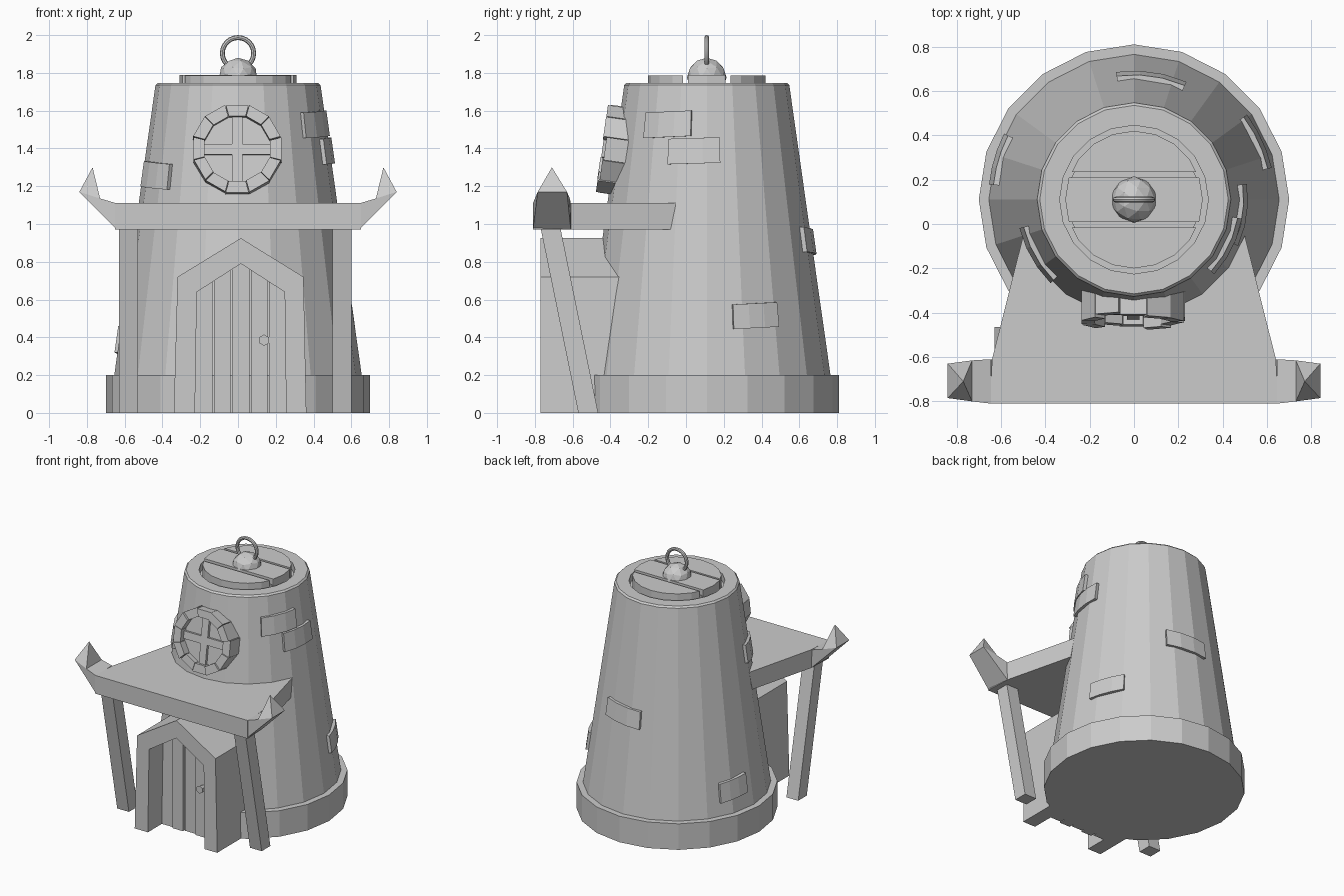
import bpy, bmesh, math, random
from mathutils import Matrix, Vector

if "Cube" in bpy.data.objects:
    bpy.data.objects.remove(bpy.data.objects["Cube"])

random.seed(4)
CY = 0.11                       # tower axis in y
SIDES = 20


def finish(name, bm, matrix=None):
    if matrix:
        bm.transform(matrix)
    bmesh.ops.recalc_face_normals(bm, faces=bm.faces)
    me = bpy.data.meshes.new(name)
    bm.to_mesh(me)
    bm.free()
    ob = bpy.data.objects.new(name, me)
    bpy.context.collection.objects.link(ob)
    return ob


def loft(name, sections, matrix=None, closed_ends=True):
    """Skin closed loops of equal length; a one-point last section makes a tip."""
    bm = bmesh.new()
    rings = [[bm.verts.new(p) for p in s] for s in sections]
    for a, b in zip(rings, rings[1:]):
        n = len(a)
        for i in range(n):
            j = (i + 1) % n
            if len(b) == 1:
                bm.faces.new((a[i], a[j], b[0]))
            else:
                bm.faces.new((a[i], a[j], b[j], b[i]))
    if closed_ends:
        for r in (rings[0], rings[-1]):
            if len(r) > 2:
                bm.faces.new(r)
    return finish(name, bm, matrix)


def prism_y(name, outline, y0, y1, matrix=None):
    return loft(name, [[(x, y, z) for x, z in outline] for y in (y0, y1)], matrix)


def circle(r, z, n=SIDES):
    return [(r * math.cos(2 * math.pi * i / n), CY + r * math.sin(2 * math.pi * i / n), z)
            for i in range(n)]


# tower body with plinth, tapered wall and recessed top
profile = [(0.7, 0), (0.7, 0.2), (0.655, 0.2), (0.437, 1.735), (0.425, 1.747),
           (0.335, 1.747), (0.335, 1.69)]
loft("tower", [circle(r, z) for r, z in profile])


def wall_radius(z):
    return 0.655 + (z - 0.2) * (0.437 - 0.655) / 1.535


# lid planks: a disc split into three boards with gaps
for i, (a, b, top) in enumerate([(-0.4, -0.125, 1.785), (-0.1, 0.1, 1.79), (0.125, 0.4, 1.787)]):
    bm = bmesh.new()
    bmesh.ops.create_cone(bm, cap_ends=True, segments=SIDES, radius1=0.31, radius2=0.31,
                          depth=0.11, matrix=Matrix.Translation((0, 0, top - 0.055)))
    for y, d in ((a, -1), (b, 1)):
        bmesh.ops.bisect_plane(bm, geom=bm.verts[:] + bm.edges[:] + bm.faces[:],
                               plane_co=(0, y, 0), plane_no=(0, d, 0), clear_outer=True)
        bmesh.ops.holes_fill(bm, edges=[e for e in bm.edges if e.is_boundary])
    finish(f"lid_plank_{i}", bm, Matrix.Translation((0, CY, 0)))
loft("lid_underlay", [circle(0.3, 1.68), circle(0.3, 1.745)])

# lid knob and pull ring
bm = bmesh.new()
bmesh.ops.create_icosphere(bm, subdivisions=2, radius=0.105,
                           matrix=Matrix.Translation((0, CY, 1.775)))
finish("lid_knob", bm)
bpy.ops.mesh.primitive_torus_add(major_segments=24, minor_segments=8, major_radius=0.083,
                                 minor_radius=0.013, location=(0, CY, 1.904),
                                 rotation=(math.pi / 2, 0, 0))
bpy.context.object.name = "pull_ring"
bpy.ops.object.shade_smooth_by_angle()

# loose bricks hugging the wall: start angle, end angle, bottom, top, tilt
bricks = [(-43, -10, 1.46, 1.595, 0.006), (-24, 8, 1.32, 1.455, 0.004),
          (13, 37, 0.45, 0.58, 0.006), (66, 98, 0.845, 0.975, -0.008),
          (153, 174, 0.31, 0.45, 0.01), (194, 225, 1.19, 1.325, -0.008)]
for i, (a0, a1, z0, z1, tilt) in enumerate(bricks):
    sections = []
    for k in range(4):
        a = math.radians(a0 + (a1 - a0) * k / 3)
        dz = tilt * (2 * k / 3 - 1)
        pts = []
        for z, off in ((z0, -0.04), (z0, 0.018), (z1, 0.018), (z1, -0.04)):
            r = wall_radius(z) + off
            pts.append((r * math.cos(a), CY + r * math.sin(a), z + dz))
        sections.append(pts)
    loft(f"wall_brick_{i}", sections)

# round window, leaning with the wall
lean = Matrix.Translation((-0.004, -0.437, 1.4)) @ Matrix.Rotation(math.radians(-8), 4, 'X')
for i in range(12):
    a0, a1 = (math.radians(30 * (i + s) + 15) for s in (0.015, 0.985))
    out, front = 0.24 + random.uniform(-0.004, 0.004), random.uniform(-0.012, 0.012)
    quad = [(r * math.cos(a), r * math.sin(a))
            for r, a in ((0.178, a0), (out, a0), (out, a1), (0.178, a1))]
    prism_y(f"window_stone_{i}", quad, front, 0.13, lean)
prism_y("window_pane", [(0.2 * math.cos(math.pi * (i + 0.5) / 6), 0.2 * math.sin(math.pi * (i + 0.5) / 6))
                        for i in range(12)], 0.05, 0.13, lean)
for name, w, h in (("window_bar_vertical", 0.028, 0.18), ("window_bar_horizontal", 0.18, 0.028)):
    prism_y(name, [(-w, -h), (w, -h), (w, h), (-w, h)], 0.03, 0.1, lean)

# porch slab running into the tower
plan = [(-0.65, -0.81), (0.65, -0.81), (0.64, -0.61), (0.474, 0.05), (-0.474, 0.05), (-0.64, -0.61)]
loft("porch_slab", [[(x, y, z) for x, y in plan] for z in (0.97, 1.11)])

# upturned horns and leaning posts on both sides
for s, side in ((-1, "left"), (1, "right")):
    loft(f"porch_horn_{side}", [
        [(s * 0.64, -0.81, 0.97), (s * 0.64, -0.61, 0.97), (s * 0.645, -0.61, 1.11), (s * 0.645, -0.81, 1.11)],
        [(s * 0.84, -0.785, 1.17), (s * 0.84, -0.63, 1.17), (s * 0.73, -0.615, 1.135), (s * 0.73, -0.8, 1.135)],
        [(s * 0.77, -0.71, 1.3)]])
    c = s * 0.565 - 0.014
    loft(f"porch_post_{side}", [
        [(c - 0.05, y, z), (c + 0.05, y, z), (c + 0.05, y + 0.105, z), (c - 0.05, y + 0.105, z)]
        for y, z in ((-0.57, 0), (-0.77, 0.98))])

# pointed door surround
outer = [(-0.34, 0), (-0.32, 0.72), (0.015, 0.925), (0.347, 0.72), (0.362, 0)]
inner = [(0.255, 0), (0.247, 0.64), (0.015, 0.79), (-0.218, 0.64), (-0.228, 0)]
prism_y("door_surround", outer + inner, -0.77, -0.3)

# door planks cut to the pointed head
xs = [-0.235, -0.13, -0.035, 0.065, 0.16, 0.26]
for i, (a, b) in enumerate(zip(xs, xs[1:])):
    head = lambda x: 0.8 - abs(x - 0.015) * 0.64
    top = [(b - 0.004, head(b)), (a + 0.004, head(a))]
    if a < 0.015 < b:
        top.insert(1, (0.015, head(0.015)))
    prism_y(f"door_plank_{i}", [(a + 0.004, 0), (b - 0.004, 0)] + top,
            -0.6 - 0.015 * (i % 2), -0.42)

# door handle
bm = bmesh.new()
bmesh.ops.create_cone(bm, cap_ends=True, segments=6, radius1=0.018, radius2=0.03, depth=0.06,
                      matrix=Matrix.Translation((0.138, -0.635, 0.385)) @ Matrix.Rotation(math.pi / 2, 4, 'X'))
finish("door_handle", bm)
